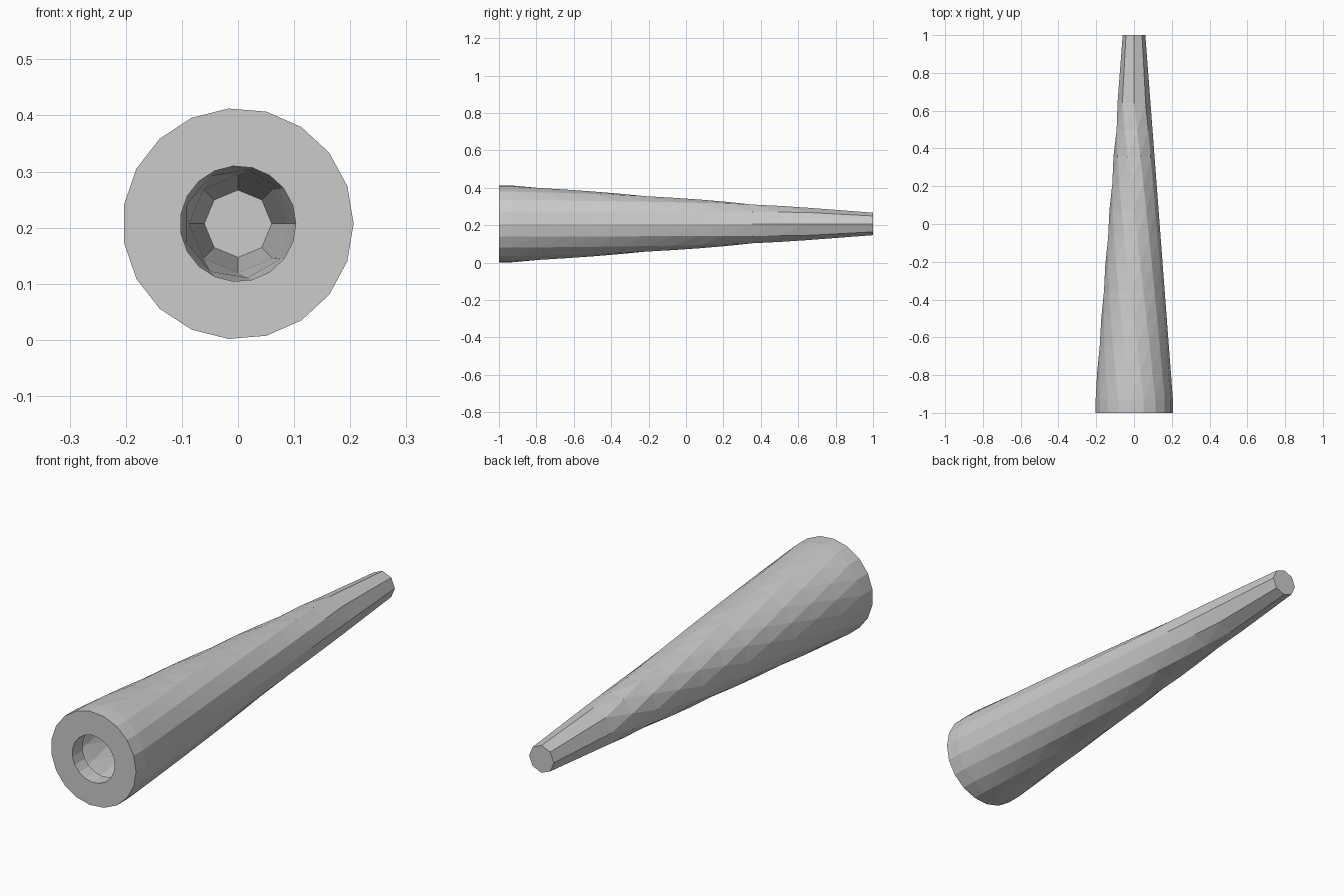
import bpy, bmesh
from math import cos, sin, pi

if "Cube" in bpy.data.objects:
    bpy.data.objects.remove(bpy.data.objects["Cube"])

CZ = 0.207
bm = bmesh.new()


def ring(n, r, y):
    return [bm.verts.new((r * cos(2 * pi * i / n), y, CZ + r * sin(2 * pi * i / n)))
            for i in range(n)]


def bridge(a, b):
    """Join two rings by index; b has as many points as a, or one fewer."""
    n, m = len(a), len(b)
    for i in range(n):
        j, k = (i + 1) % n, (i + 1) % m
        if n == m:
            bm.faces.new((a[i], b[i], b[k], a[j]))
        elif i < m:
            bm.faces.new((a[i], b[i], a[j]))
            bm.faces.new((a[j], b[i], b[k]))
        else:
            bm.faces.new((a[i], b[0], a[0]))


# Thick front collar with a round opening
inner_back = ring(19, 0.103, -0.93)
inner_front = ring(19, 0.103, -1)
outer_front = ring(19, 0.206, -1)
shell = ring(19, 0.206, -0.93)
bridge(inner_back, inner_front)
bridge(inner_front, outer_front)
bridge(outer_front, shell)
bridge(shell, inner_back)

# Tapering shell, losing one side at each ring until it is octagonal
for n in range(18, 7, -1):
    y = -0.93 + (19 - n) * 0.143
    nxt = ring(n, 0.206 - (y + 0.93) * 0.0756, y)
    bridge(shell, nxt)
    shell = nxt

# Octagonal tip, closed by a flat cap
tip = ring(8, 0.06, 1)
bridge(shell, tip)
bm.faces.new(tip)

mesh = bpy.data.meshes.new("tapered_tube")
bmesh.ops.recalc_face_normals(bm, faces=bm.faces)
bm.to_mesh(mesh)
bm.free()
tube = bpy.data.objects.new("tapered_tube", mesh)
bpy.context.collection.objects.link(tube)
